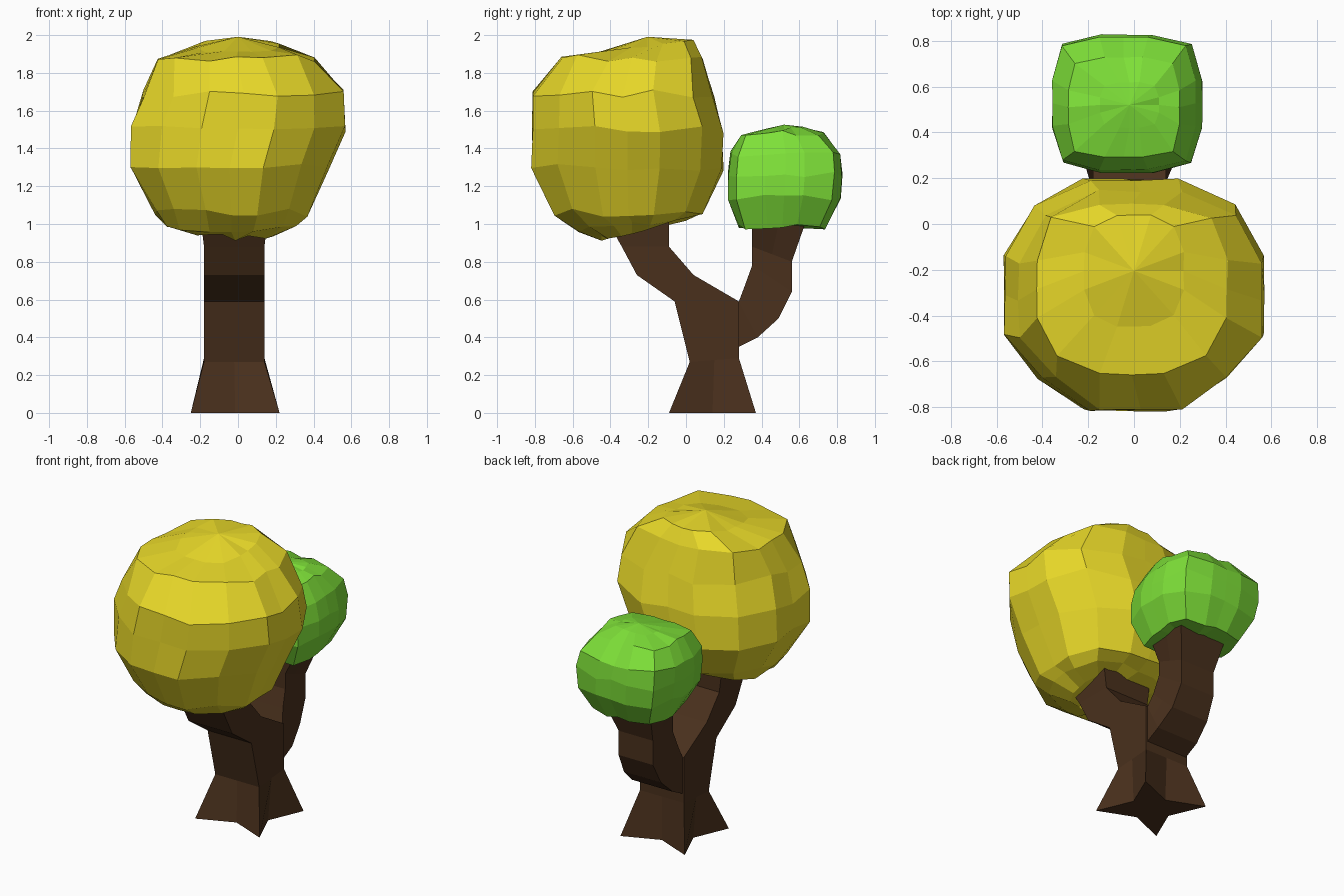
import bpy, bmesh, random

if "Cube" in bpy.data.objects:
    bpy.data.objects.remove(bpy.data.objects["Cube"])


def material(name, color):
    m = bpy.data.materials.new(name)
    m.diffuse_color = (*color, 1)
    m.use_nodes = True
    m.node_tree.nodes["Principled BSDF"].inputs["Base Color"].default_value = m.diffuse_color
    return m


def loft(name, rings, mat, lift=0.0):
    """Skin a stack of equal-length point loops; cap both ends, raising the top centre by lift."""
    bm = bmesh.new()
    loops = [[bm.verts.new(p) for p in ring] for ring in rings]
    n = len(loops[0])
    for a, b in zip(loops, loops[1:]):
        for i in range(n):
            j = (i + 1) % n
            bm.faces.new((a[i], a[j], b[j], b[i]))
    bmesh.ops.poke(bm, faces=[bm.faces.new(loops[0])])
    top = bmesh.ops.poke(bm, faces=[bm.faces.new(loops[-1])])
    top["verts"][0].co.z += lift
    bmesh.ops.recalc_face_normals(bm, faces=bm.faces)
    me = bpy.data.meshes.new(name)
    bm.to_mesh(me)
    bm.free()
    me.materials.append(mat)
    ob = bpy.data.objects.new(name, me)
    bpy.context.collection.objects.link(ob)


def limb_ring(x0, x1, front, back, m=1.0):
    """Eight-point section between a front and a back (y, z); m pulls in the side middles."""
    ring = []
    for u, v in ((-1, -1), (0, -m), (1, -1), (m, 0), (1, 1), (0, m), (-1, 1), (-m, 0)):
        s, t = (u + 1) / 2, (v + 1) / 2
        ring.append((x0 + (x1 - x0) * s, front[0] + (back[0] - front[0]) * t,
                     front[1] + (back[1] - front[1]) * t))
    return ring


def crown(name, levels, seed, rough, lift, mat):
    """Chunky leaf mass; level = z front, z back, x0, x1, y0, y1, front and back corner fullness."""
    rng = random.Random(seed)
    rings = []
    for k, (z0, z1, x0, x1, y0, y1, cf, cb) in enumerate(levels):
        outline = []
        for c, turns in ((cb, 0), (cb, 1), (cf, 2), (cf, 3)):
            for u, v in ((1, 0), (1, 0.34), (c, c), (0.34, 1)):
                for _ in range(turns):
                    u, v = -v, u
                outline.append((u, v))
        amount = rough * (0.3 if k == len(levels) - 1 else 1)
        ring = []
        for u, v in outline:
            t = (v + 1) / 2
            s = 1 - rng.uniform(0, rough)          # slight inward dents
            x = (x0 + x1) / 2 + (x1 - x0) / 2 * u * s
            y = (y0 + y1) / 2 + (y1 - y0) / 2 * v * s
            ring.append((x, y, z0 + (z1 - z0) * t + rng.uniform(-amount, amount)))
        rings.append(ring)
    loft(name, rings, mat, lift)


bark = material("bark", (0.068, 0.03, 0.012))
yellow = material("yellow_leaves", (0.82, 0.70, 0.022))
green = material("green_leaves", (0.21, 0.75, 0.04))

# Trunk with star-shaped foot, leaning forward above the fork
loft("trunk", [limb_ring(*r) for r in (
    (-0.25, 0.22, (-0.09, 0.0), (0.37, 0.0), 0.58),
    (-0.18, 0.14, (0.02, 0.27), (0.28, 0.29)),
    (-0.18, 0.14, (-0.06, 0.59), (0.28, 0.59)),
    (-0.18, 0.14, (-0.26, 0.73), (0.04, 0.73)),
    (-0.18, 0.14, (-0.34, 0.88), (-0.09, 0.88)),
    (-0.20, 0.16, (-0.43, 1.04), (-0.09, 1.04)),
)], bark)

# Rear branch
loft("branch", [limb_ring(*r) for r in (
    (-0.17, 0.13, (0.25, 0.58), (0.26, 0.34)),
    (-0.17, 0.13, (0.28, 0.59), (0.38, 0.40)),
    (-0.16, 0.11, (0.31, 0.67), (0.49, 0.50)),
    (-0.15, 0.10, (0.35, 0.78), (0.56, 0.64)),
    (-0.15, 0.10, (0.35, 0.88), (0.56, 0.80)),
    (-0.18, 0.16, (0.35, 1.0), (0.63, 1.0)),
)], bark)

# Leaf crowns, bottom to top
crown("large_crown", (
    (0.93, 1.00, -0.22, 0.19, -0.45, -0.12, 0.80, 0.80),
    (0.97, 1.02, -0.38, 0.31, -0.57, 0.00, 0.80, 0.80),
    (1.06, 1.06, -0.44, 0.37, -0.70, 0.09, 0.76, 0.78),
    (1.30, 1.30, -0.57, 0.48, -0.82, 0.20, 0.73, 0.76),
    (1.50, 1.50, -0.57, 0.57, -0.82, 0.20, 0.72, 0.78),
    (1.69, 1.69, -0.51, 0.57, -0.82, 0.15, 0.70, 0.78),
    (1.88, 1.88, -0.43, 0.41, -0.66, 0.09, 0.78, 0.84),
    (1.91, 1.97, -0.22, 0.22, -0.45, 0.04, 0.80, 0.80),
), 4, 0.022, 0.05, yellow)
crown("small_crown", (
    (0.985, 0.985, -0.26, 0.22, 0.28, 0.74, 0.86, 0.86),
    (1.14, 1.14, -0.34, 0.30, 0.22, 0.82, 0.85, 0.85),
    (1.26, 1.26, -0.36, 0.30, 0.22, 0.83, 0.85, 0.86),
    (1.37, 1.37, -0.36, 0.27, 0.235, 0.82, 0.86, 0.86),
    (1.48, 1.48, -0.29, 0.20, 0.29, 0.73, 0.88, 0.88),
    (1.50, 1.51, -0.15, 0.11, 0.42, 0.62, 0.85, 0.85),
), 9, 0.016, 0.02, green)
